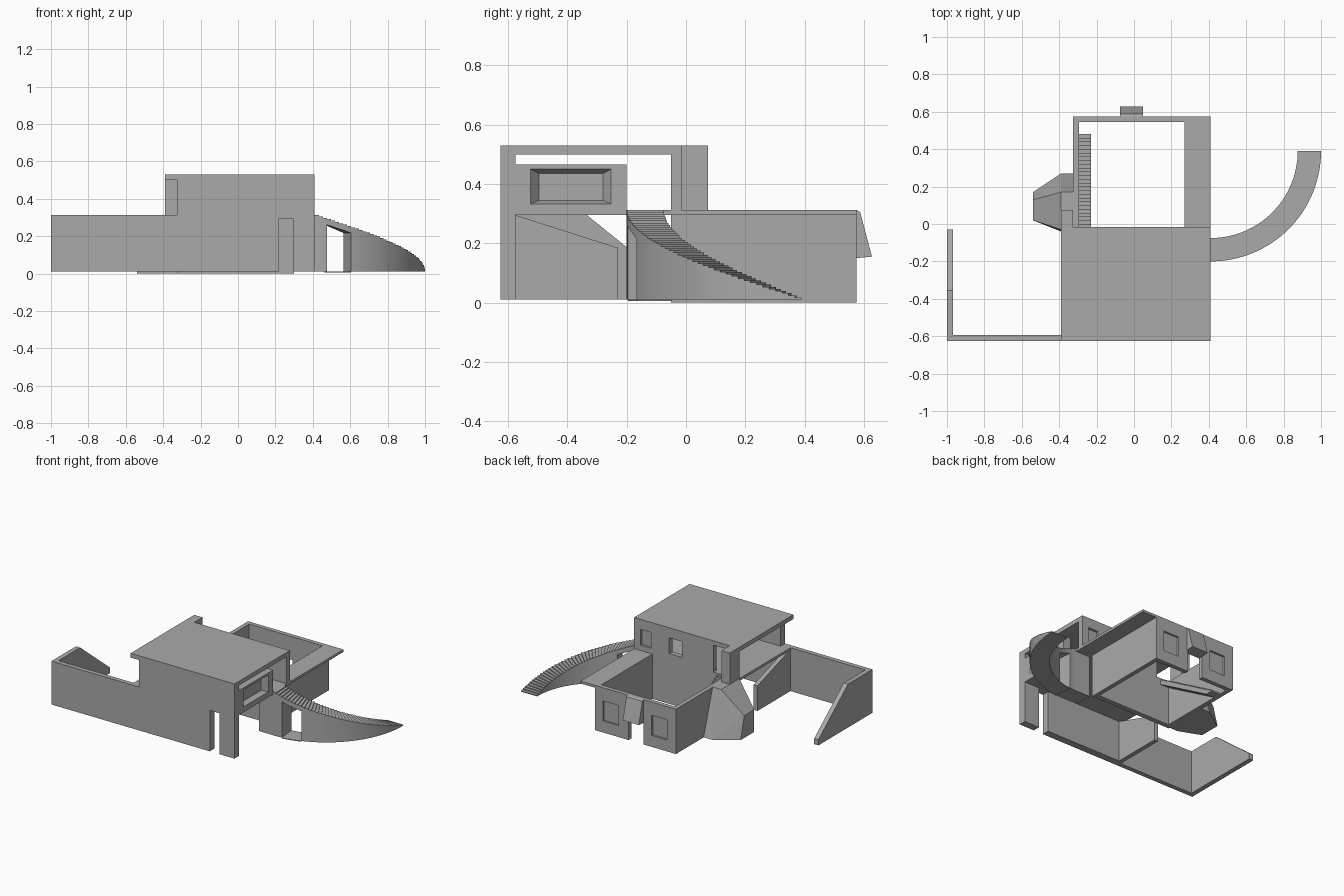
import bpy, bmesh, math
from mathutils import Vector

cube = bpy.data.objects.get("Cube")
if cube:
    bpy.data.objects.remove(cube, do_unlink=True)

plaster = bpy.data.materials.new("grey_plaster")
plaster.use_nodes = True
GREY = (0.4, 0.4, 0.4, 1)
plaster.diffuse_color = GREY
plaster.node_tree.nodes["Principled BSDF"].inputs["Base Color"].default_value = GREY


def finish(name, bm):
    bmesh.ops.recalc_face_normals(bm, faces=bm.faces)
    mesh = bpy.data.meshes.new(name)
    bm.to_mesh(mesh)
    bm.free()
    mesh.materials.append(plaster)
    obj = bpy.data.objects.new(name, mesh)
    bpy.context.collection.objects.link(obj)
    return obj


def add_box(bm, xs, ys, zs):
    v = [bm.verts.new((x, y, z)) for z in zs for y in ys for x in xs]
    for f in ((0, 1, 3, 2), (4, 6, 7, 5), (0, 4, 5, 1),
              (2, 3, 7, 6), (0, 2, 6, 4), (1, 5, 7, 3)):
        bm.faces.new([v[i] for i in f])


def box(name, xs, ys, zs):
    bm = bmesh.new()
    add_box(bm, xs, ys, zs)
    return finish(name, bm)


def prism(name, outline, axis, lo, hi):
    """Extrude a 2D outline along axis 'x' (points y,z) or 'y' (points x,z)."""
    bm = bmesh.new()
    place = (lambda a, b: (lo, a, b)) if axis == "x" else (lambda a, b: (a, lo, b))
    face = bm.faces.new([bm.verts.new(place(a, b)) for a, b in outline])
    geom = bmesh.ops.extrude_face_region(bm, geom=[face])["geom"]
    step = Vector((hi - lo, 0, 0) if axis == "x" else (0, hi - lo, 0))
    bmesh.ops.translate(bm, vec=step, verts=[g for g in geom if isinstance(g, bmesh.types.BMVert)])
    return finish(name, bm)


def hull(name, points):
    bm = bmesh.new()
    for p in points:
        bm.verts.new(p)
    bmesh.ops.convex_hull(bm, input=bm.verts)
    return finish(name, bm)


def cut(obj, cutter):
    mod = obj.modifiers.new("opening", "BOOLEAN")
    mod.object = cutter
    mod.solver = "EXACT"
    cutter.hide_render = True
    cutter.hide_viewport = True
    cutter.hide_set(True)


GROUND, FLOOR, DECK, EAVE, ROOF = 0.01, 0.295, 0.312, 0.5, 0.53

# Front wall with a doorway, garden wall and sloped garden end
prism("front_wall", [(-0.39, GROUND), (0.22, GROUND), (0.22, FLOOR), (0.295, FLOOR),
                     (0.295, GROUND), (0.41, GROUND), (0.41, EAVE), (-0.325, EAVE),
                     (-0.325, DECK), (-0.39, DECK)], "y", -0.625, -0.575)
box("garden_front_wall", (-1, -0.39), (-0.625, -0.593), (GROUND, DECK))
prism("garden_end_wall", [(-0.593, GROUND), (-0.03, GROUND), (-0.03, 0.05),
                          (-0.355, DECK), (-0.593, DECK)], "x", -1, -0.967)
prism("sloped_side_wall", [(-0.575, GROUND), (-0.23, GROUND), (-0.23, 0.185),
                           (-0.575, FLOOR)], "x", -0.39, -0.36)

# Upper floor, roof and corner pier
box("upper_floor", (-0.39, 0.41), (-0.575, -0.015), (FLOOR, DECK))
box("roof", (-0.39, 0.41), (-0.625, -0.015), (EAVE, ROOF))
box("corner_pier", (-0.39, -0.325), (-0.03, 0.075), (DECK - 0.01, ROOF))

# Upper side wall with a splayed blind window
side = box("upper_side_wall", (0.35, 0.41), (-0.575, -0.2), (DECK, 0.465))
cut(side, hull("side_window_cutter",
               [(0.375, y, z) for y in (-0.495, -0.28) for z in (0.345, 0.435)] +
               [(0.4101, y, z) for y in (-0.525, -0.252) for z in (0.332, 0.45)]))

# Upper back wall: one blind window, one open window
upper_back = box("upper_back_wall", (-0.2, 0.41), (-0.05, -0.015), (DECK, EAVE))
cut(upper_back, box("blind_window_cutter", (0.28, 0.36), (-0.03, 0.01), (0.35, 0.46)))
cut(upper_back, box("open_window_cutter", (0.04, 0.14), (-0.1, 0.01), (0.35, 0.46)))

# Courtyard walls
box("courtyard_front_wall", (-0.295, 0.27), (-0.05, -0.015), (0, FLOOR))
box("courtyard_left_wall", (0.27, 0.3), (-0.05, 0.545), (0, FLOOR))
box("courtyard_right_wall", (-0.325, -0.295), (-0.05, 0.545), (0, DECK))
box("courtyard_walkway", (0.27, 0.41), (-0.015, 0.575), (FLOOR, DECK))
back = box("courtyard_back_wall", (-0.325, 0.3), (0.545, 0.575), (0, DECK))
cut(back, box("door_cutter", (-0.075, 0.04), (0.5, 0.6), (-0.1, 0.15)))
for i, x in enumerate((0.178, -0.198)):
    cut(back, box(f"back_window_cutter_{i}", (x - 0.06, x + 0.06), (0.562, 0.6), (0.08, 0.22)))
prism("door_awning", [(0.575, 0.15), (0.627, 0.155), (0.587, 0.305), (0.575, DECK)],
      "x", -0.075, 0.048)

# Faceted buttress beside the courtyard
hull("buttress",
     [(x, y, 0) for x in (-0.325, -0.39) for y in (0.27, -0.04)] +
     [(-0.54, y, z) for y, z in ((0.17, 0), (0.02, 0), (0.13, 0.155), (0.02, 0.155))] +
     [(x, y, DECK) for x in (-0.325, -0.39) for y in (0.17, -0.03)])

# Straight courtyard stair with a sloped underside
STEPS = 26
run, rise = 0.52 / STEPS, DECK / STEPS
outline = [(0.48, 0)]
for i in range(STEPS):
    y = 0.48 - i * run
    outline += [(y, (i + 1) * rise), (y - run, (i + 1) * rise)]
outline += [(-0.04, DECK - 0.03), (0.43, 0)]
prism("courtyard_stair", outline, "x", -0.295, -0.23)

# Curved outer stair: solid wedge steps with an archway near the top
CX, CY, R_IN, R_OUT, TREADS = 0.41, 0.39, 0.465, 0.59, 42


def arc_block(bm, a0, a1, z0, z1):
    """Sector of the ring; z0 and z1 give (start, end) heights of its underside and top."""
    rings = []
    for a, lo, hi in ((a0, z0[0], z1[0]), (a1, z0[1], z1[1])):
        s, c = math.sin(a), math.cos(a)
        rings.append([bm.verts.new((CX + r * s, CY - r * c, z))
                      for r, z in ((R_IN, lo), (R_OUT, lo), (R_OUT, hi), (R_IN, hi))])
    p, q = rings
    bm.faces.new(p)
    bm.faces.new(q[::-1])
    for k in range(4):
        m = (k + 1) % 4
        bm.faces.new((p[k], q[k], q[m], p[m]))


bm = bmesh.new()
da = math.pi / 2 / TREADS
drop = (DECK - GROUND) / TREADS
for i in range(TREADS):
    top = DECK - i * drop
    if 3 <= i < 9:
        under = (top - 0.03, top - 0.03 - drop)
        arc_block(bm, i * da, (i + 1) * da, (GROUND - 0.005,) * 2, (GROUND,) * 2)
    else:
        under = (GROUND, GROUND)
    arc_block(bm, i * da, (i + 1) * da, under, (top, top))
finish("curved_stair", bm)
box("stair_pier", (0.3, 0.41), (-0.198, -0.075), (GROUND, FLOOR))
